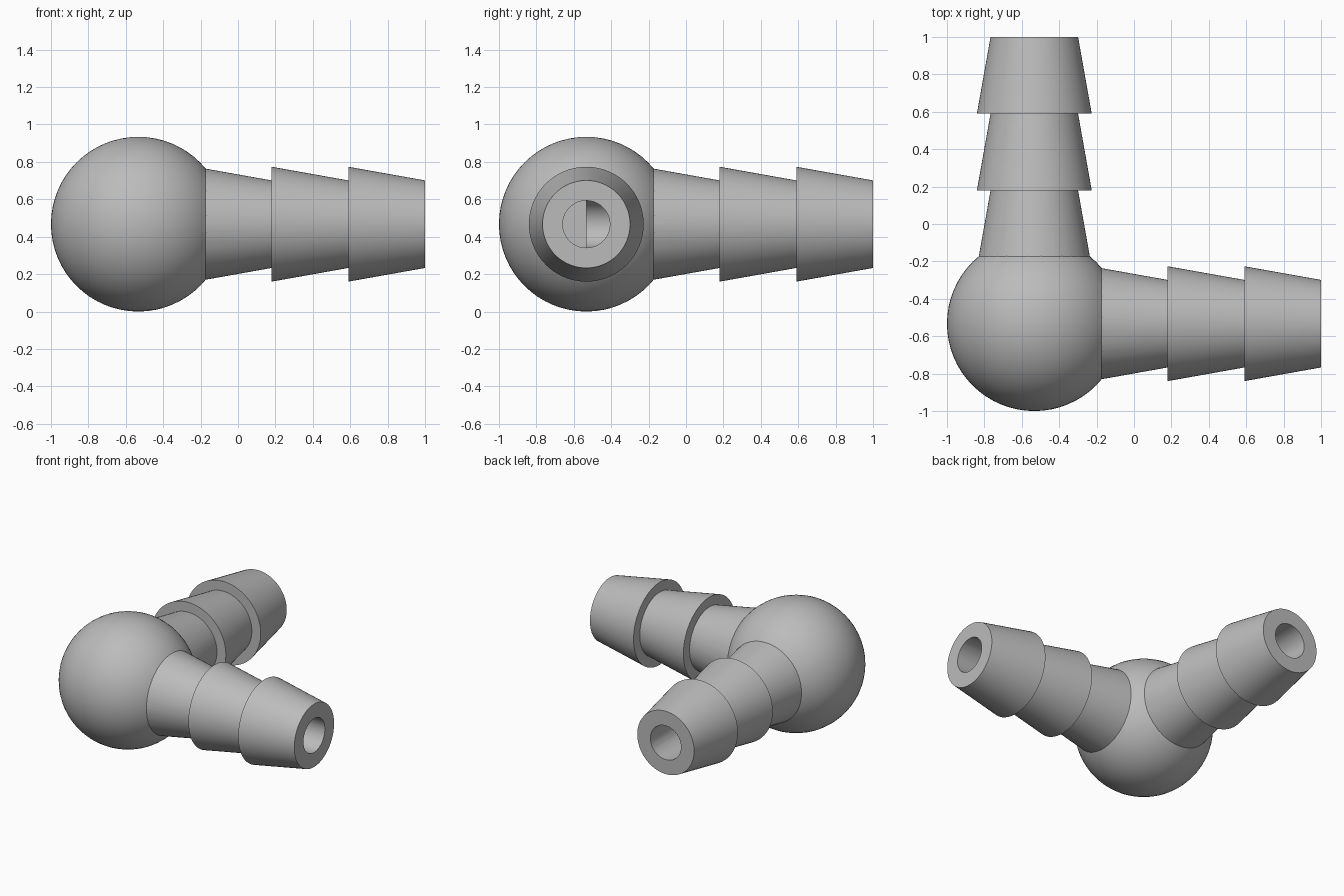
import bpy, bmesh, math
from mathutils import Matrix, Vector

cube = bpy.data.objects.get("Cube")
if cube:
    bpy.data.objects.remove(cube, do_unlink=True)

BALL_R = 0.467
CENTRE = Vector((BALL_R - 1, BALL_R - 1, BALL_R))
REACH = 2 - BALL_R            # ball centre to nozzle tip
BARB_LEN, WIDE, NARROW = 0.41, 0.307, 0.234
BORE_R = 0.126
SIDES = 64

grey = bpy.data.materials.new("grey plastic")
grey.use_nodes = True
colour = (0.5, 0.5, 0.5, 1)
grey.diffuse_color = colour
grey.node_tree.nodes["Principled BSDF"].inputs["Base Color"].default_value = colour


def finish(name, bm):
    bmesh.ops.recalc_face_normals(bm, faces=bm.faces)
    mesh = bpy.data.meshes.new(name)
    bm.to_mesh(mesh)
    bm.free()
    mesh.materials.append(grey)
    obj = bpy.data.objects.new(name, mesh)
    bpy.context.collection.objects.link(obj)
    return obj


def lathe(name, profile, turn):
    """Revolve (distance, radius) points about an axis leaving the ball centre."""
    bm = bmesh.new()
    verts = [bm.verts.new((d, 0, r)) for d, r in profile]
    edges = [bm.edges.new(pair) for pair in zip(verts, verts[1:])]
    bmesh.ops.spin(bm, geom=verts + edges, cent=(0, 0, 0), axis=(1, 0, 0),
                   angle=math.tau, steps=SIDES, use_duplicate=False)
    bmesh.ops.remove_doubles(bm, verts=bm.verts, dist=1e-5)
    bm.transform(Matrix.Translation(CENTRE) @ Matrix.Rotation(turn, 4, "Z"))
    return finish(name, bm)


def combine(target, tool, operation):
    tool.hide_render = True
    mod = target.modifiers.new(operation.lower(), "BOOLEAN")
    mod.operation, mod.object, mod.solver = operation, tool, "EXACT"
    bpy.ops.object.select_all(action="DESELECT")
    bpy.context.view_layer.objects.active = target
    target.select_set(True)
    bpy.ops.object.modifier_apply(modifier=mod.name)
    bpy.data.objects.remove(tool, do_unlink=True)


# Ball at the corner of the elbow
bm = bmesh.new()
bmesh.ops.create_uvsphere(bm, u_segments=SIDES, v_segments=SIDES // 2, radius=BALL_R)
bm.transform(Matrix.Translation(CENTRE))
elbow = finish("elbow_fitting", bm)

# Three tapered barbs per nozzle, the first one partly buried in the ball
start = REACH - 3 * BARB_LEN
barbs = [(start, 0)]
for i in range(3):
    barbs += [(start + i * BARB_LEN, WIDE), (start + (i + 1) * BARB_LEN, NARROW)]
barbs.append((REACH, 0))

# Bores run from the ball centre out through each tip
bore = [(0, 0), (0, BORE_R), (REACH + 0.1, BORE_R), (REACH + 0.1, 0)]

turns = (0, math.pi / 2)
for turn in turns:
    combine(elbow, lathe("nozzle", barbs, turn), "UNION")
for turn in turns:
    combine(elbow, lathe("bore_cutter", bore, turn), "DIFFERENCE")

elbow.select_set(True)
bpy.context.view_layer.objects.active = elbow
bpy.ops.object.shade_smooth_by_angle(angle=math.radians(30))
